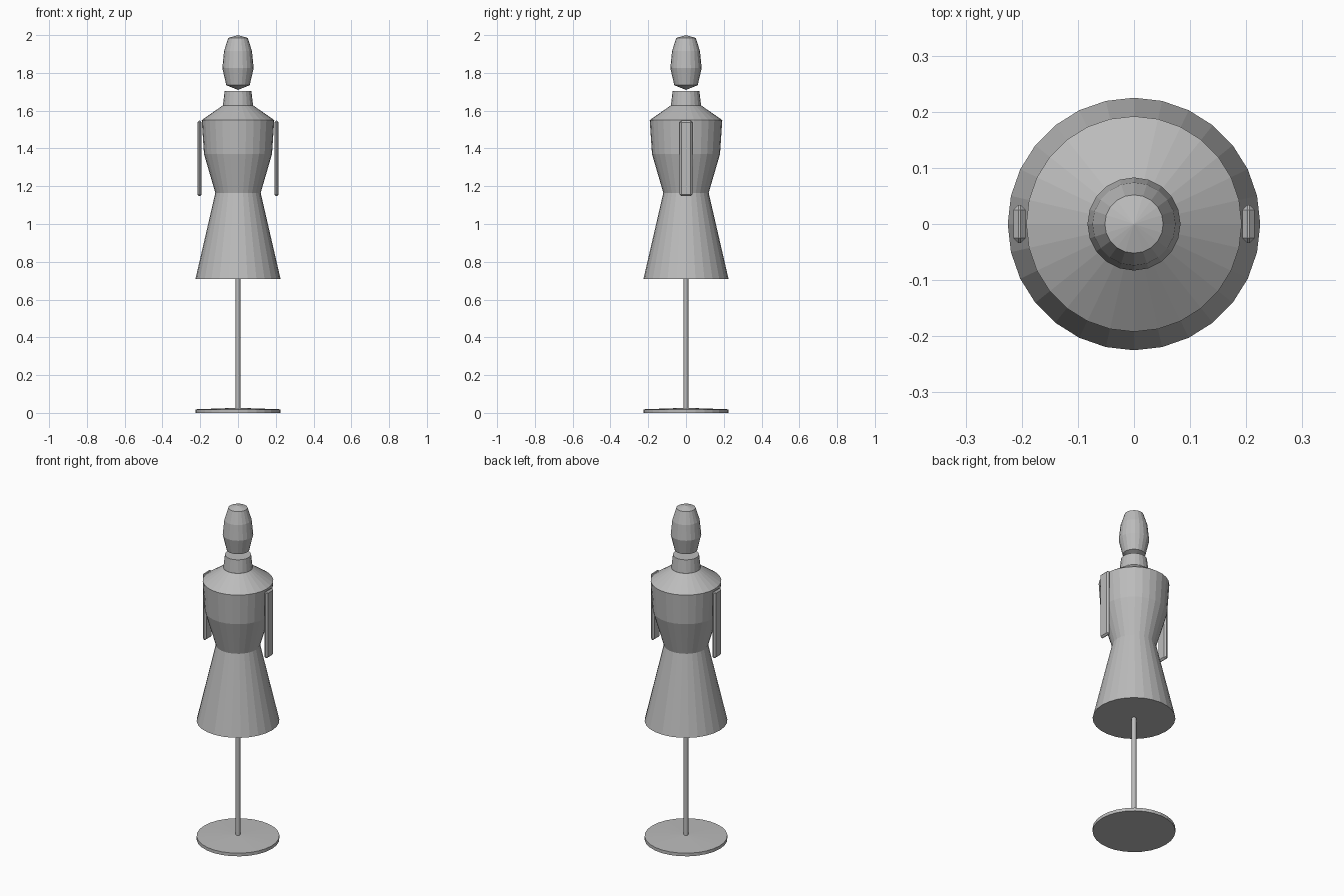
import bpy, bmesh, math

if "Cube" in bpy.data.objects:
    bpy.data.objects.remove(bpy.data.objects["Cube"])

# One plain material for the whole form
grey = bpy.data.materials.new("plain_grey")
grey.diffuse_color = (0.5, 0.5, 0.5, 1)
grey.use_nodes = True
grey.node_tree.nodes["Principled BSDF"].inputs["Base Color"].default_value = grey.diffuse_color


def finish(name, bm):
    bmesh.ops.recalc_face_normals(bm, faces=bm.faces)
    mesh = bpy.data.meshes.new(name)
    bm.to_mesh(mesh)
    bm.free()
    mesh.materials.append(grey)
    obj = bpy.data.objects.new(name, mesh)
    bpy.context.collection.objects.link(obj)
    return obj


def lathe(name, profile, sides):
    """Revolve (radius, height) points; radius 0 closes to an apex."""
    bm = bmesh.new()
    rings = []
    for r, z in profile:
        n = 1 if r == 0 else sides
        rings.append([bm.verts.new((r * math.cos(2 * math.pi * i / sides),
                                    r * math.sin(2 * math.pi * i / sides), z))
                      for i in range(n)])
    for a, b in zip(rings, rings[1:]):
        for i in range(sides):
            j = (i + 1) % sides
            quad = [a[i % len(a)], a[j % len(a)], b[j % len(b)], b[i % len(b)]]
            bm.faces.new(list(dict.fromkeys(quad)))
    for ring in (rings[0], rings[-1]):
        if len(ring) > 1:
            bm.faces.new(ring)
    return finish(name, bm)


# Stand: low disc with a slightly raised centre, and a thin pole
lathe("stand_base", [(0.225, 0), (0.225, 0.019), (0, 0.027)], 28)
lathe("stand_pole", [(0.013, 0.015), (0.013, 0.72)], 12)

# Dress form: skirt, bodice and shoulders
lathe("skirt", [(0.225, 0.71), (0.12, 1.165)], 28)
lathe("bodice", [(0.12, 1.165), (0.18, 1.37), (0.192, 1.55), (0.08, 1.628)], 28)

# Neck and floating head
lathe("neck", [(0.08, 1.625), (0.071, 1.705)], 20)
lathe("head", [(0, 1.71), (0.062, 1.735), (0.083, 1.825), (0.074, 1.915),
               (0.052, 1.985), (0, 2.0)], 20)

# Arms: flat bevelled slats on both sides
for side, label in ((-1, "left"), (1, "right")):
    bm = bmesh.new()
    bmesh.ops.create_cube(bm, size=1)
    for v in bm.verts:
        v.co = (side * 0.204 + v.co.x * 0.022, v.co.y * 0.068, 1.347 + v.co.z * 0.4)
    bmesh.ops.bevel(bm, geom=bm.edges[:], offset=0.009, segments=1,
                    affect='EDGES', profile=0.5)
    finish(label + "_arm", bm)
